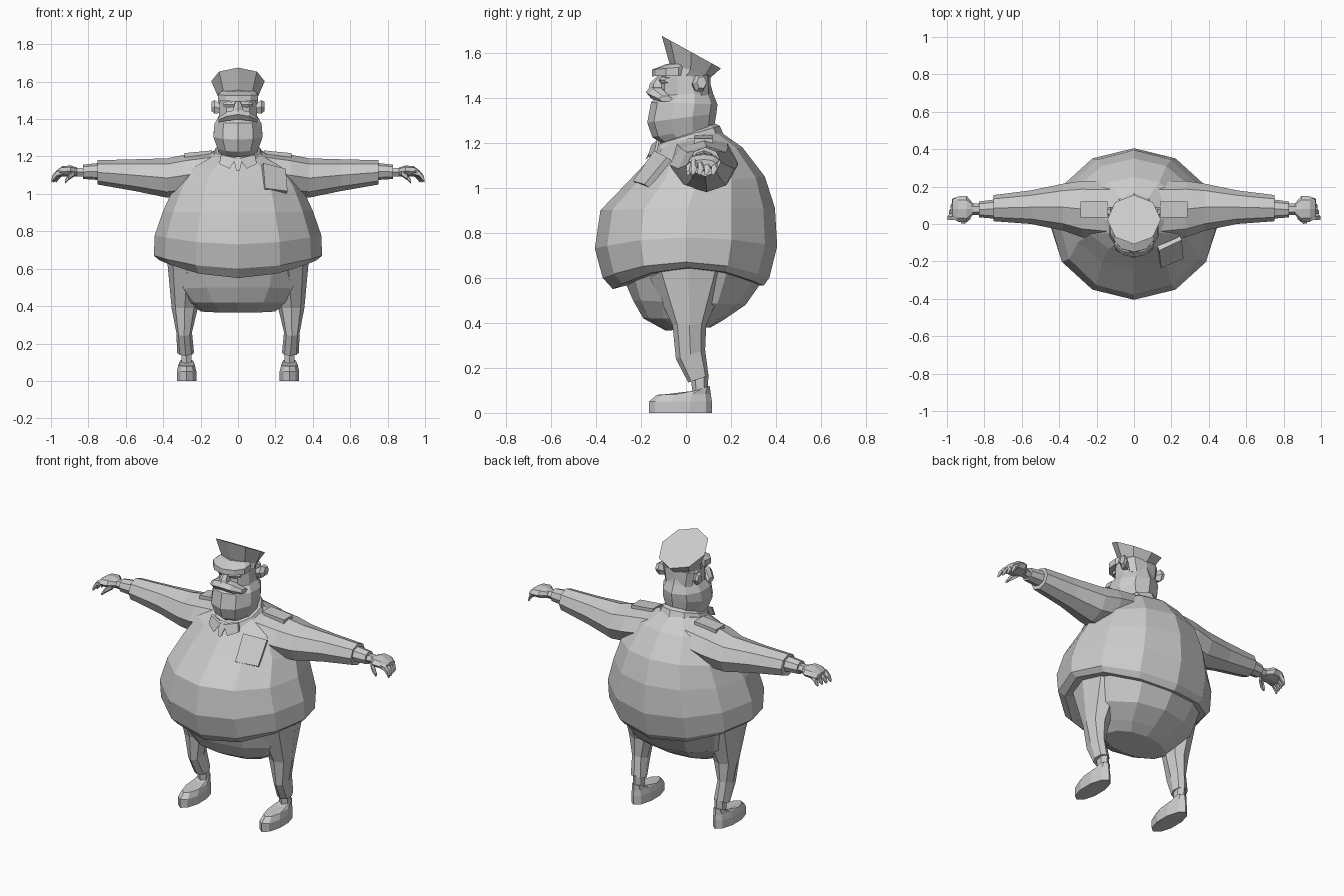
import bpy, bmesh
from math import sin, cos, pi, tau


def finish(name, bm, mirror=False):
    bmesh.ops.recalc_face_normals(bm, faces=bm.faces)
    me = bpy.data.meshes.new(name)
    bm.to_mesh(me)
    bm.free()
    ob = bpy.data.objects.new(name, me)
    bpy.context.collection.objects.link(ob)
    if mirror:
        ob.modifiers.new("Mirror", 'MIRROR')
    return ob


def loft(name, rings, mirror=False):
    bm = bmesh.new()
    vs = [[bm.verts.new(p) for p in r] for r in rings]
    n = len(rings[0])
    for a, b in zip(vs, vs[1:]):
        for i in range(n):
            j = (i + 1) % n
            bm.faces.new((a[i], a[j], b[j], b[i]))
    bm.faces.new(vs[0])
    bm.faces.new(vs[-1])
    return finish(name, bm, mirror)


def level(yf, zf, yb, zb, xh, zs=None, xc=0, n=12):
    """Upright-body ring: front point, back point, half width, side height."""
    zs = (zf + zb) / 2 if zs is None else zs
    pts = []
    for i in range(n):
        a = tau * i / n
        s, c = sin(a), cos(a)
        ze = zf if c > 0 else zb
        pts.append((xc + xh * s, (yf + yb) / 2 + (yf - yb) / 2 * c,
                    zs + (ze - zs) * (c * c if zs not in (zf, zb) and (zf - zs) * (zb - zs) > 0 else abs(c))))
    return pts


def cross(x, yc, zc, ry, rz, n=8):
    """Ring across the x axis, for limbs."""
    return [(x, yc + ry * cos(tau * i / n), zc + rz * sin(tau * i / n)) for i in range(n)]


def body(name, rows, n=12, xc=0, mirror=False):
    loft(name, [level(*r, **({} if len(r) > 5 else {'zs': None}), xc=xc, n=n) for r in rows], mirror)


def limb(name, rows, n=8, mirror=True):
    loft(name, [cross(*r, n=n) for r in rows], mirror)


def plate(name, corners, off, mirror=False):
    """Four-cornered thin slab."""
    low = [tuple(c - o for c, o in zip(p, off)) for p in corners]
    loft(name, [low, corners], mirror)


# Shirt and trousers
body("shirt", [(-.25, .57, .28, .57, .34, .64), (-.325, .55, .345, .565, .42, .645),
               (-.37, .60, .37, .60, .45, .67), (-.405, .73, .405, .74, .445, .78),
               (-.38, .90, .395, .91, .40, .91), (-.245, 1.04, .35, 1.05, .345, 1.03),
               (-.16, 1.13, .25, 1.18, .27, 1.15), (-.11, 1.19, .15, 1.25, .14, 1.22)])
body("trouser_seat", [(-.09, .365, .11, .38, .20), (-.19, .42, .17, .415, .27),
                      (-.235, .50, .265, .48, .335), (-.27, .58, .335, .58, .37, .65)])
loft("trouser_leg", [level(-.16, .60, .18, .60, .11, .66, .27, 8),
                     level(-.06, .39, .09, .39, .07, .39, .285, 8),
                     level(-.045, .24, .085, .28, .042, .26, .288, 8),
                     level(.01, .135, .1, .165, .045, .15, .28, 8)], True)
body("ankle", [(.03, .08, .095, .08, .032), (.02, .17, .10, .17, .032)], 6, .275, True)
body("shoe", [(-.165, 0, .115, 0, .055), (-.165, .05, .115, .05, .055),
              (-.13, .08, .11, .085, .047), (.01, .088, .105, .12, .036)], 10, .275, True)

# Arms and hands
limb("sleeve", [(.10, .07, 1.13, .16, .10), (.28, .08, 1.10, .15, .11),
                (.38, .09, 1.085, .125, .105), (.55, .09, 1.10, .09, .085),
                (.75, .085, 1.115, .07, .065)])
limb("cuff", [(.74, .08, 1.12, .052, .046), (.83, .078, 1.118, .042, .038)])
limb("wrist", [(.82, .078, 1.116, .03, .026), (.88, .08, 1.117, .03, .026)], 6)
limb("palm", [(.86, .08, 1.117, .03, .024), (.895, .08, 1.122, .07, .03),
              (.94, .08, 1.12, .068, .028), (.97, .08, 1.108, .05, .018)])
for i, y in enumerate((.035, .065, .095, .125)):
    tip = .99 - .008 * i
    limb(f"finger_{i + 1}", [(.93, y, 1.118, .016, .018), (tip - .02, y, 1.108, .016, .018),
                             (tip, y, 1.085, .015, .018), (tip + .008, y - .005, 1.066, .010, .010)], 5)
limb("thumb", [(.875, .04, 1.11, .018, .018), (.905, .015, 1.09, .017, .018),
               (.925, .01, 1.065, .010, .010)], 5)

# Head, ears and face
body("head", [(-.10, 1.19, .12, 1.22, .10), (-.15, 1.225, .125, 1.27, .115),
              (-.172, 1.29, .135, 1.33, .138), (-.155, 1.38, .14, 1.37, .132),
              (-.12, 1.41, .12, 1.42, .108), (-.11, 1.53, .095, 1.51, .10)], 10)
limb("moustache", [(-.105, -.09, 1.395, .03, .015), (-.06, -.125, 1.415, .04, .028),
                   (0, -.135, 1.425, .043, .03), (.06, -.125, 1.415, .04, .028),
                   (.105, -.09, 1.395, .03, .015)], 6, False)
body("nose", [(-.165, 1.44, -.09, 1.44, .032), (-.16, 1.465, -.09, 1.465, .026),
              (-.125, 1.50, -.09, 1.50, .012)], 6)
limb("eye", [(.02, -.105, 1.478, .016, .014), (.05, -.098, 1.478, .018, .018),
             (.078, -.08, 1.478, .014, .012)], 6)
limb("ear", [(.09, .045, 1.455, .02, .025), (.125, .06, 1.465, .032, .042),
             (.143, .07, 1.468, .022, .028)], 6)
body("hair", [(.03, 1.41, .112, 1.41, .09), (.03, 1.50, .108, 1.50, .108)], 8)

# Peaked cap
body("cap_band", [(-.095, 1.505, .10, 1.49, .106), (-.075, 1.555, .115, 1.495, .108)], 8)
body("cap_crown", [(-.07, 1.54, .11, 1.49, .105), (-.108, 1.675, .155, 1.53, .143)], 8)
body("cap_peak", [(-.152, 1.495, .03, 1.50, .112), (-.15, 1.525, .03, 1.54, .112),
                  (-.085, 1.55, .02, 1.55, .09)], 10)

# Collar, tie, pocket and shoulder straps
body("collar", [(-.15, 1.15, .17, 1.23, .15), (-.135, 1.19, .15, 1.275, .125),
                (-.11, 1.20, .13, 1.285, .10)], 10)
plate("collar_flap", [(.01, -.155, 1.19), (.09, -.13, 1.21), (.10, -.14, 1.16), (.045, -.17, 1.135)],
      (0, -.012, -.004), True)
plate("tie", [(-.025, -.145, 1.195), (.025, -.145, 1.195), (.01, -.18, 1.125), (-.01, -.18, 1.125)],
      (0, -.01, -.006))
plate("chest_pocket", [(.135, -.142, 1.165), (.255, -.085, 1.135), (.265, -.185, 1.015), (.145, -.235, 1.03)],
      (.012, -.03, .02))
plate("shoulder_strap", [(.14, .035, 1.232), (.285, .035, 1.218), (.285, .12, 1.218), (.14, .12, 1.232)],
      (0, 0, .03), True)
